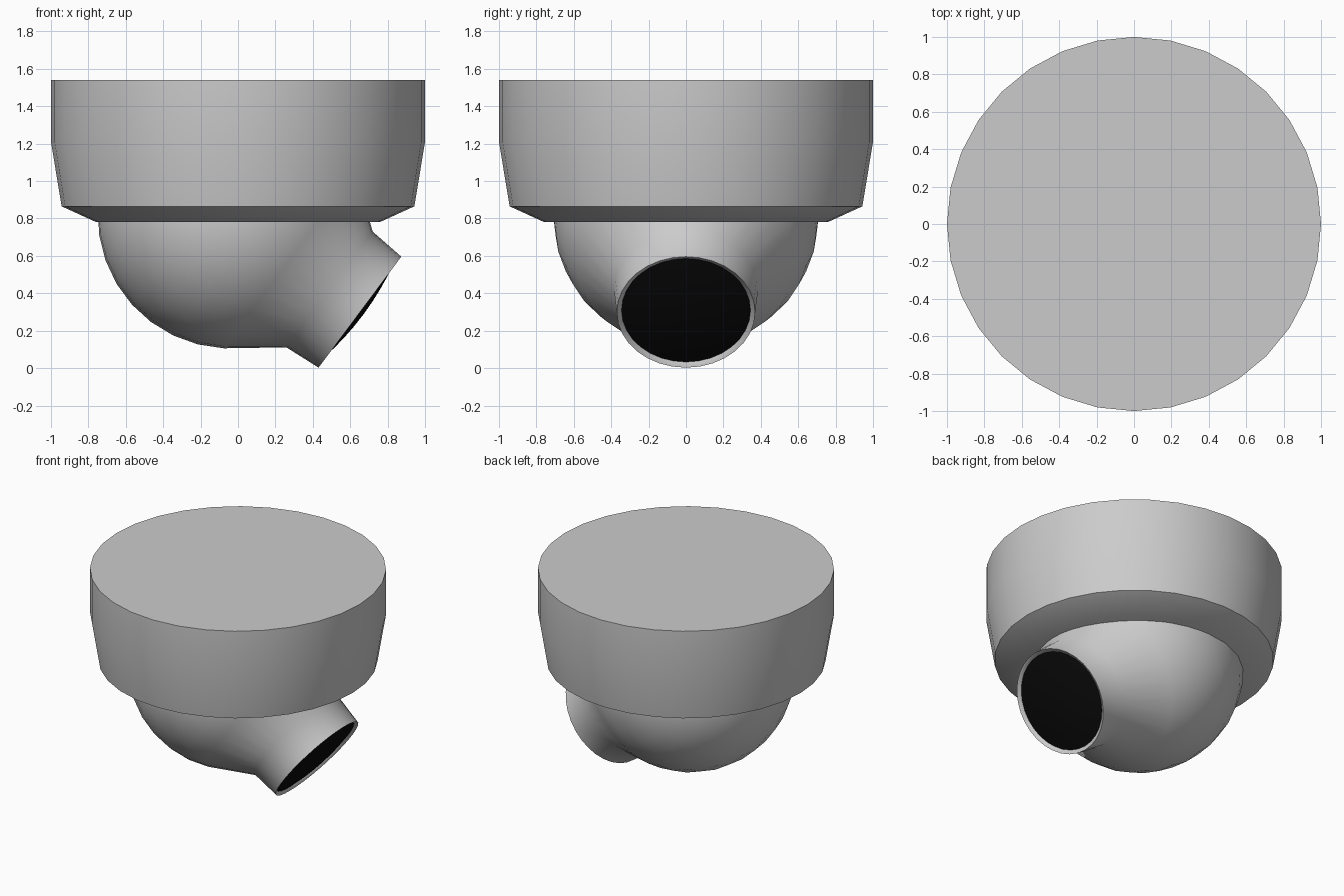
import bpy, bmesh, math
from mathutils import Matrix

if "Cube" in bpy.data.objects:
    bpy.data.objects.remove(bpy.data.objects["Cube"])

SEG = 32


def lathe(name, profile, matrix=Matrix.Identity(4), sharp=30):
    """Revolve (radius, height) points around local z; radius 0 makes a pole."""
    bm = bmesh.new()
    rings = []
    for r, h in profile:
        if r == 0:
            rings.append([bm.verts.new((0, 0, h))] * SEG)
        else:
            rings.append([bm.verts.new((r * math.cos(2 * math.pi * i / SEG),
                                        r * math.sin(2 * math.pi * i / SEG), h))
                          for i in range(SEG)])
    for a, b in zip(rings, rings[1:]):
        for i in range(SEG):
            j = (i + 1) % SEG
            quad = list(dict.fromkeys((a[i], a[j], b[j], b[i])))
            bm.faces.new(quad)
    # Cap open ends
    for ring in (rings[0], rings[-1]):
        if ring[0] is not ring[1]:
            bm.faces.new(ring)
    bmesh.ops.recalc_face_normals(bm, faces=bm.faces)
    mesh = bpy.data.meshes.new(name)
    bm.to_mesh(mesh)
    bm.free()
    ob = bpy.data.objects.new(name, mesh)
    bpy.context.collection.objects.link(ob)
    ob.matrix_world = matrix
    bpy.ops.object.select_all(action='DESELECT')
    ob.select_set(True)
    bpy.context.view_layer.objects.active = ob
    bpy.ops.object.shade_smooth_by_angle(angle=math.radians(sharp))
    return ob


# Ceiling housing with tapered lower edge
lathe("housing", [(0.757, 0.78), (0.943, 0.865), (1.0, 1.21), (1.0, 1.54)])

# Tilted frame shared by ball, barrel and lens: local z points along the barrel
tilt = (Matrix.Translation((-0.04, 0, 0.815))
        @ Matrix.Rotation(math.radians(90 + 36.7), 4, 'Y'))

# Ball flowing through a flared neck into the barrel
R, END = 0.71, 0.863
ball = [(0, -R)]
for k in range(15, 4, -1):
    a = math.radians(11.25 * k)
    ball.append((R * math.sin(a), R * math.cos(a)))
barrel = [(0.386, 0.66), (0.37, END), (0.345, END - 0.017), (0.335, END - 0.05)]
lathe("ball_and_barrel", ball + barrel, tilt, 40)

# Black convex lens, its edge set slightly inside the rim
lens_profile = [(r, END - 0.017 + 0.33 * (0.345 ** 2 - r * r))
                for r in (0.345, 0.29, 0.23, 0.16, 0.08, 0)]
lens = lathe("lens", lens_profile, tilt)
black = bpy.data.materials.new("lens_black")
black.diffuse_color = (0.003, 0.003, 0.003, 1)
black.use_nodes = True
black.node_tree.nodes["Principled BSDF"].inputs["Base Color"].default_value = black.diffuse_color
lens.data.materials.append(black)
